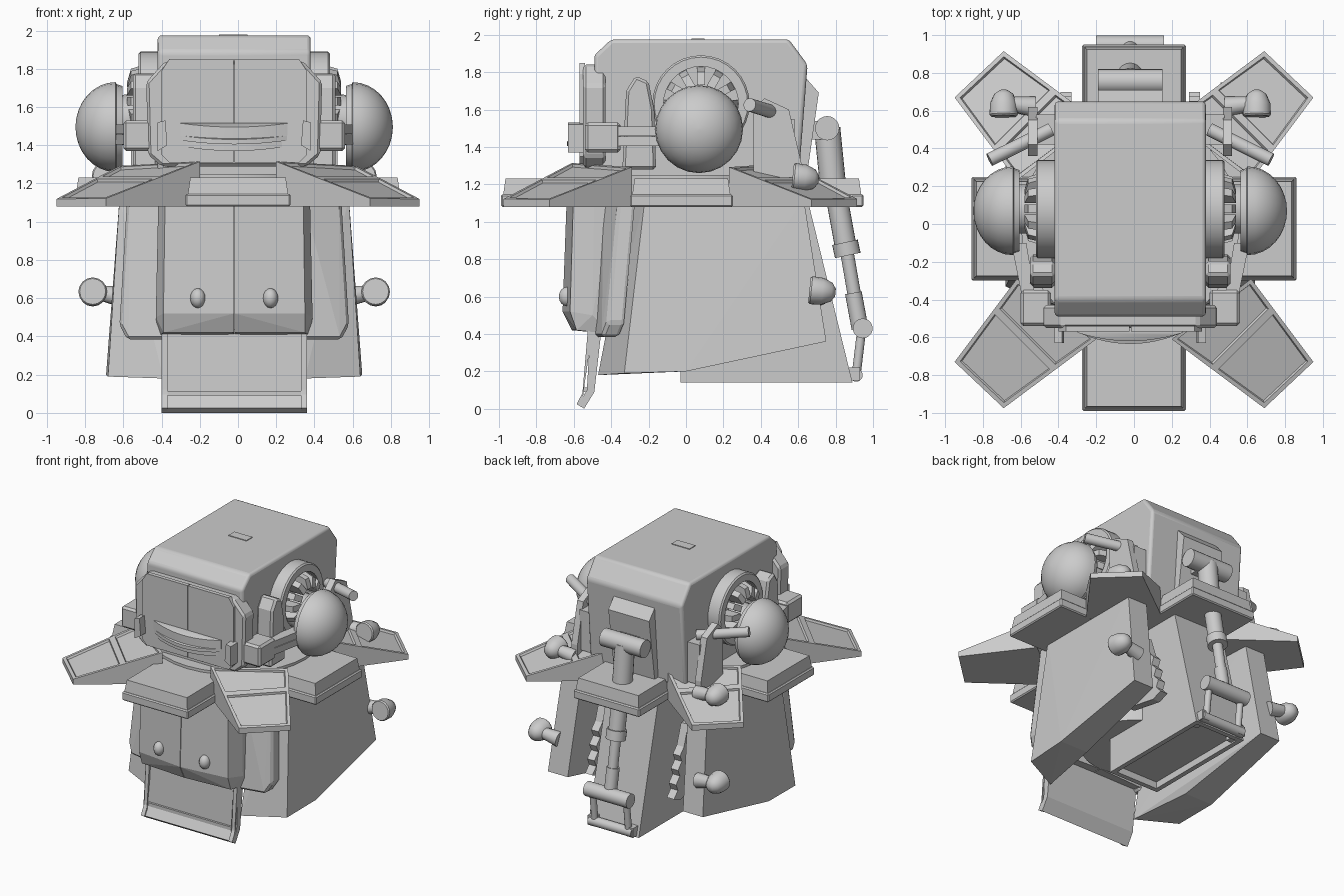
import bpy, bmesh, math
from mathutils import Vector, Matrix

if "Cube" in bpy.data.objects:
    bpy.data.objects.remove(bpy.data.objects["Cube"])

CX = -0.02  # centre line of head and body


def finish(name, bm, smooth=False, bevel=0.0, segs=1):
    bmesh.ops.recalc_face_normals(bm, faces=bm.faces)
    me = bpy.data.meshes.new(name)
    bm.to_mesh(me)
    bm.free()
    ob = bpy.data.objects.new(name, me)
    bpy.context.collection.objects.link(ob)
    if bevel:
        m = ob.modifiers.new("bevel", "BEVEL")
        m.width, m.segments = bevel, segs
        m.limit_method = 'ANGLE'
    if smooth:
        bpy.ops.object.select_all(action='DESELECT')
        bpy.context.view_layer.objects.active = ob
        ob.select_set(True)
        bpy.ops.object.shade_smooth_by_angle(angle=math.radians(35))
    return ob


def hull_bm(pts):
    bm = bmesh.new()
    for p in pts:
        bm.verts.new(p)
    r = bmesh.ops.convex_hull(bm, input=bm.verts)
    junk = {v for v in r["geom_interior"] + r["geom_unused"] if isinstance(v, bmesh.types.BMVert)}
    bmesh.ops.delete(bm, geom=list(junk), context='VERTS')
    bmesh.ops.dissolve_limit(bm, angle_limit=0.02, verts=bm.verts, edges=bm.edges)
    bmesh.ops.recalc_face_normals(bm, faces=bm.faces)
    return bm


def hull(name, pts, **k):
    return finish(name, hull_bm(pts), **k)


def box(name, x0, x1, y0, y1, z0, z1, **k):
    return hull(name, [(x, y, z) for x in (x0, x1) for y in (y0, y1) for z in (z0, z1)], **k)


def prism(name, pts, a, b, axis='x', **k):
    """Extrude an outline: (y, z) along x, or (x, z) / (x, y) along y / z."""
    put = {'x': lambda p, t: (t, p[0], p[1]), 'y': lambda p, t: (p[0], t, p[1]),
           'z': lambda p, t: (p[0], p[1], t)}[axis]
    bm = bmesh.new()
    lo = [bm.verts.new(put(p, a)) for p in pts]
    hi = [bm.verts.new(put(p, b)) for p in pts]
    bm.faces.new(lo)
    bm.faces.new(hi)
    n = len(pts)
    for i in range(n):
        bm.faces.new((lo[i], lo[(i + 1) % n], hi[(i + 1) % n], hi[i]))
    return finish(name, bm, **k)


def lathe(name, p, d, prof, n=24, closed=False):
    """Revolve (distance, radius) points about the axis from p along d."""
    bm = bmesh.new()
    q = Vector((0, 0, 1)).rotation_difference(Vector(d)).to_matrix()
    rings = [[bm.verts.new(Vector(p) + q @ Vector((r * math.cos(2 * math.pi * i / n),
              r * math.sin(2 * math.pi * i / n), t))) for i in range(n)] for t, r in prof]
    pairs = list(zip(rings, rings[1:])) + ([(rings[-1], rings[0])] if closed else [])
    for a, b in pairs:
        for i in range(n):
            bm.faces.new((a[i], a[(i + 1) % n], b[(i + 1) % n], b[i]))
    if not closed:
        bm.faces.new(rings[0])
        bm.faces.new(rings[-1])
    return finish(name, bm, smooth=True)


def rod(name, a, b, r, r2=None, n=20):
    d = Vector(b) - Vector(a)
    return lathe(name, a, d, [(0, r), (d.length, r if r2 is None else r2)], n)


# head block
prism("head", [(-.49, 1.2), (-.49, 1.89), (-.40, 1.975), (.55, 1.975), (.65, 1.84), (.60, 1.2)],
      CX - .4, CX + .4, smooth=True, bevel=.02, segs=3)
box("head_hatch", -.1, .05, .03, .1, 1.96, 1.98)
hull("head_back_bracket", [(x + CX, y, z) for x in (-.17, .17) for y, z in
     ((.55, 1.2), (.55, 1.8), (.64, 1.77), (.71, 1.69), (.64, 1.2))])

# face mask, split centre plates and visor
prism("face_mask", [(CX + s * x, z) for s, row in ((1, ((.36, 1.84), (.46, 1.73), (.45, 1.35), (.38, 1.29))),
      (-1, ((.38, 1.29), (.45, 1.35), (.46, 1.73), (.36, 1.84)))) for x, z in row], -.55, -.43, 'y', bevel=.015)
for s in (-1, 1):
    prism("mask_plate", [(CX + s * x, z) for x, z in
          ((.003, 1.85), (.34, 1.85), (.38, 1.79), (.38, 1.35), (.34, 1.31), (.003, 1.31))], -.57, -.54, 'y')
for z0, z1, w, d in ((1.45, 1.515, .28, .045), (1.425, 1.45, .275, .06), (1.39, 1.425, .25, .035)):
    hull("visor_band", [(CX + w * t, y, z - .02 * (1 - t * t)) for t in [i / 6 for i in range(-6, 7)]
         for z in (z0, z1) for y in (-.55, -.575 - d * (1 - t * t))], smooth=True)

for s in (-1, 1):
    X = lambda v: CX + s * v
    # mask clamps and arms leading to the ear domes
    box("mask_clamp", X(.42), X(.58), -.54, -.35, 1.37, 1.53, bevel=.015)
    hull("visor_nub", [(X(x), y, z) for x, z in ((.35, 1.40), (.40, 1.37), (.40, 1.52), (.36, 1.53))
         for y in (-.63, -.54)])
    for z in (1.405, 1.458):
        hull("clamp_arm", [(X(x), y, z + h) for x, y in ((.5, -.4), (.57, -.4), (.55, -.1), (.63, -.1))
             for h in (0, .05)])
    prism("cheek_plate", [(-.34, 1.28), (-.32, 1.7), (-.27, 1.78), (-.2, 1.75), (-.17, 1.6), (-.16, 1.28)],
          X(.40), X(.53), bevel=.015)
    # ear ring, radial fins and dome
    o = (s, 0, 0)
    lathe("ear_ring", (X(.38), .08, 1.63), o, [(0, .26), (.11, .26), (.12, .25), (.12, .20), (0, .20)], 32, True)
    rod("ear_disc", (X(.38), .08, 1.63), (X(.45), .08, 1.63), .21)
    for i in range(12):
        a = 2 * math.pi * i / 12
        u, t = Vector((0, math.cos(a), math.sin(a))), Vector((0, -math.sin(a), math.cos(a)))
        c = Vector((0, .08, 1.63))
        hull("ear_fin", [c + u * r + t * w + Vector((X(x), 0, 0)) for r, x in
             ((.1, .44), (.2, .44), (.1, .56), (.17, .54)) for w in (-.022, .022)])
    rod("ear_hub", (X(.44), .08, 1.55), (X(.6), .08, 1.53), .13)
    lathe("ear_dome", (X(.585), .07, 1.495), o, [(0, .215), (.03, .225), (.035, .235)] +
          [(.035 + .21 * math.sin(a), .235 * math.cos(a)) for a in [i * math.pi / 16 for i in range(1, 8)]] +
          [(.245, .005)], 24)
    # rear cheek plate and antenna rod
    prism("rear_cheek_plate", [(.36, 1.2), (.36, 1.6), (.42, 1.66), (.55, 1.6), (.62, 1.3), (.62, 1.2)],
          X(.49), X(.54))
    box("rear_cheek_mount", X(.37), X(.5), .42, .58, 1.25, 1.55)
    rod("antenna_rod", (X(.42), .50, 1.575), (X(.745), .34, 1.625), .036)
    # lamps on wings and on the side skirts
    for x, y, z in ((.67, .57, 1.24), (.74, .66, .635)):
        lathe("lamp", (X(x), y, z), (0, 1, -.1), [(0, .068), (.01, .075), (.07, .072), (.12, .05), (.14, .02)], 16)
        rod("lamp_stem", (X(x), y + .07, z), (X(x - .16), y + .05, z - .03), .035, .055, 12)
    # side skirt
    hull("side_skirt", [(X(x), y, z) for x, y, z in
         ((.60, -.22, 1.12), (.66, -.33, .19), (.67, 0, .20), (.645, .75, .36), (.60, .63, 1.12),
          (.40, -.29, 1.12), (.37, -.47, .18), (.44, 0, .20), (.48, .75, .36), (.44, .63, 1.12))])
    # front hip plate
    hull("hip_plate", [(X(x), y + d, z) for x, y, z in
         ((.36, -.44, 1.12), (.56, -.36, 1.12), (.60, -.42, .46), (.56, -.45, .385), (.36, -.49, .385))
         for d in (0, .09)], bevel=.015)
    # toothed rack beside the back box
    prism("toothed_rack", [(.35, .9), (.35, .42), (.62, .37)] +
          [(.70 - .012 * i - .035 * (i % 2), .40 + .05 * i) for i in range(8)] + [(.53, .9)], X(.31), X(.37))
    # chest bolts
    bm = bmesh.new()
    bmesh.ops.create_uvsphere(bm, u_segments=12, v_segments=8, radius=1,
                              matrix=Matrix.Translation((X(.19), -.635, .6)) @ Matrix.Diagonal((.04, .045, .052, 1)))
    finish("chest_bolt", bm, smooth=True)
    # chest half, meeting at the centre crease
    hull("chest_plate", [(X(x), y, z) for x, y, z in
         ((.002, -.635, 1.2), (.002, -.66, .52), (.002, -.61, .42), (.002, -.38, .40),
          (.36, -.60, 1.2), (.37, -.62, .52), (.37, -.585, .42), (.395, -.40, .40),
          (.395, -.49, 1.2), (.41, -.50, .50), (.002, -.36, 1.27), (.39, -.36, 1.27))])

# collar disc and inner core
rod("collar", (CX, 0, 1.08), (CX, 0, 1.25), .58, n=32)
rod("body_core", (CX, 0, .40), (CX, 0, 1.1), .38, n=32)

# four stepped collar platforms
for n, x0, x1, y0, y1 in (("front", -.275, .275, -.99, -.4), ("back", -.275, .275, .4, .95),
                          ("right", .4, .86, -.3, .25), ("left", -.86, -.4, -.3, .25)):
    box(n + "_platform_base", x0, x1, y0, y1, 1.08, 1.145, bevel=.008)
    hull(n + "_platform_top", [(x, y, z) for i, z in ((.012, 1.14), (.025, 1.23))
         for x in (x0 + i, x1 - i) for y in (y0 + i, y1 - i)])

# four sloped wings with recessed panels
for sx in (-1, 1):
    for sy in (-1, 1):
        pts = []
        for x, y in ((.20, .58), (.69, .945), (.95, .70), (.62, .26)):
            p = (sx * x, -.03 + sy * y)
            pts += [(*p, 1.08), (*p, 1.31 - (x + y - .8) * .225)]
        bm = hull_bm(pts)
        top = max(bm.faces, key=lambda f: f.normal.z)
        bmesh.ops.bisect_plane(bm, geom=[top, *top.edges, *top.verts],
                               plane_co=(sx * .58, sy * .58 - .03, 1.2), plane_no=(sx, sy, 0))
        tops = [f for f in bm.faces if f.normal.z > .5]
        bmesh.ops.inset_individual(bm, faces=tops, thickness=.03, depth=0)
        bmesh.ops.inset_individual(bm, faces=tops, thickness=.008, depth=-.015)
        finish("wing", bm)

# front flap with raised rails
prism("front_flap", [(-.45, .44), (-.51, .44), (-.53, .1), (-.575, .025), (-.545, 0), (-.49, .09)], CX - .38, CX + .38)
for s in (-1, 1):
    prism("flap_rail", [(-.50, .42), (-.525, .42), (-.545, .1), (-.585, .025), (-.56, .01)], CX + s * .35, CX + s * .38)
box("flap_ridge", CX - .35, CX + .35, -.545, -.50, .09, .115)

# back box, hollow underneath
bm = hull_bm([(CX + x, y, z) for x in (-.21, .21) for y, z in ((-.03, .14), (.89, .14), (.65, 1.12), (-.03, 1.12))])
low = [min(bm.faces, key=lambda f: f.normal.z)]
bmesh.ops.inset_individual(bm, faces=low, thickness=.05, depth=0)
bmesh.ops.inset_individual(bm, faces=low, thickness=.001, depth=-.05)
finish("back_box", bm)

# rear hydraulic ram and hinges
rod("upper_hinge", (CX - .17, .755, 1.5), (CX + .17, .755, 1.5), .065)
rod("hinge_post", (CX, .755, 1.5), (CX, .785, 1.2), .07)
box("hinge_arm", CX - .08, CX + .08, .6, .76, 1.44, 1.54)
rod("ram_cylinder", (CX, .775, 1.3), (CX, .855, .86), .058)
rod("ram_collar", (CX, .85, .89), (CX, .865, .82), .07)
rod("ram_rod", (CX, .86, .84), (CX, .905, .58), .036)
rod("ram_foot", (CX, .895, .62), (CX, .93, .43), .045)
rod("lower_hinge", (CX - .18, .945, .43), (CX + .18, .945, .43), .053)
rod("bottom_hinge", (CX - .18, .91, .18), (CX + .18, .91, .18), .035)
for s in (-1, 1):
    rod("hinge_link", (CX + s * .14, .94, .43), (CX + s * .14, .91, .18), .024, n=12)
    box("hinge_lug", CX + s * .13, CX + s * .19, .8, .93, .15, .22)
